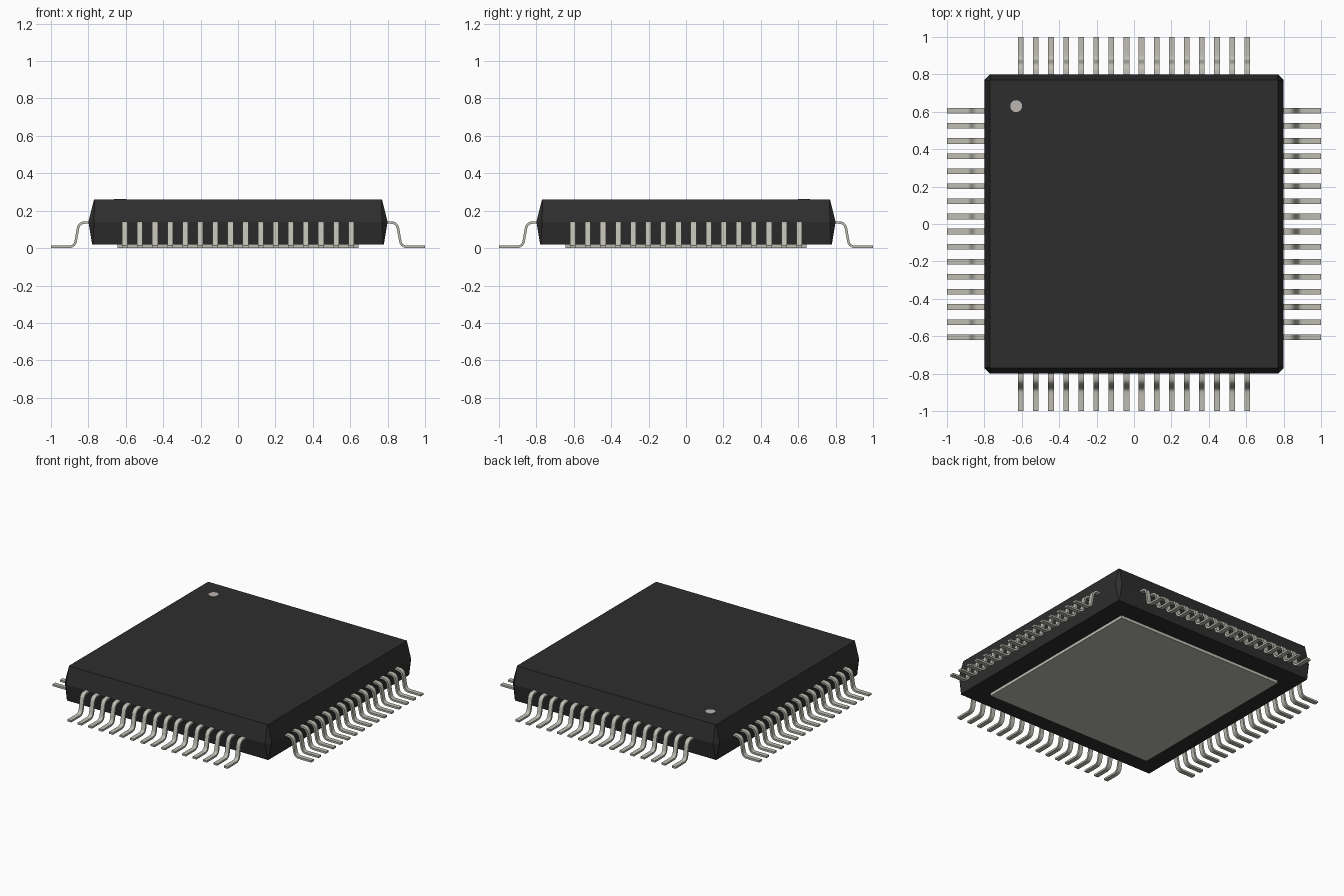
import bpy, bmesh, math
from mathutils import Vector

cube = bpy.data.objects.get("Cube")
if cube:
    bpy.data.objects.remove(cube)


def material(name, rgb):
    m = bpy.data.materials.new(name)
    m.use_nodes = True
    m.diffuse_color = (*rgb, 1)
    m.node_tree.nodes["Principled BSDF"].inputs["Base Color"].default_value = (*rgb, 1)
    return m


black = material("black plastic", (0.027, 0.027, 0.027))
tin = material("tinned metal", (0.52, 0.51, 0.45))
grey = material("marker grey", (0.51, 0.47, 0.45))


def finish(name, bm, mat):
    bmesh.ops.recalc_face_normals(bm, faces=bm.faces)
    mesh = bpy.data.meshes.new(name)
    bm.to_mesh(mesh)
    bm.free()
    mesh.materials.append(mat)
    obj = bpy.data.objects.new(name, mesh)
    bpy.context.collection.objects.link(obj)
    return obj


# Moulded body: stacked square outlines with cut corners
def outline(bm, half, cut, z):
    corners = []
    for sx, sy in ((1, 1), (-1, 1), (-1, -1), (1, -1)):
        pair = [(sx * half, sy * (half - cut), z), (sx * (half - cut), sy * half, z)]
        corners += pair if sx == sy else pair[::-1]
    return [bm.verts.new(c) for c in corners]


bm = bmesh.new()
rings = [outline(bm, *r) for r in ((0.78, 0.004, 0.02), (0.80, 0.03, 0.14), (0.77, 0.004, 0.26))]
for low, high in zip(rings, rings[1:]):
    for i in range(8):
        j = (i + 1) % 8
        bm.faces.new((low[i], low[j], high[j], high[i]))
bm.faces.new(rings[0])
bm.faces.new(rings[-1])
finish("body", bm, black)

# Thermal pad under the body
bm = bmesh.new()
bmesh.ops.create_cube(bm, size=1)
bmesh.ops.scale(bm, vec=(1.29, 1.29, 0.025), verts=bm.verts)
bmesh.ops.translate(bm, vec=(0, 0, 0.0125), verts=bm.verts)
finish("thermal_pad", bm, tin)

# First-pin marker dot on the top
bm = bmesh.new()
bmesh.ops.create_cone(bm, cap_ends=True, segments=16, radius1=0.032, radius2=0.032, depth=0.004)
bmesh.ops.translate(bm, vec=(-0.63, 0.63, 0.261), verts=bm.verts)
finish("pin_marker", bm, grey)


# Gull-wing lead: centre line with rounded bends
def rounded(points, radius, steps=5):
    pts = [Vector(p) for p in points]
    path = [pts[0]]
    for a, b, c in zip(pts, pts[1:], pts[2:]):
        start = b + (a - b).normalized() * radius
        end = b + (c - b).normalized() * radius
        for k in range(steps + 1):
            t = k / steps
            path.append(start.lerp(b, t).lerp(b.lerp(end, t), t))
    return path + [pts[-1]]


THICK, WIDTH, PITCH, COUNT = 0.013, 0.03, 0.0807, 16
path = rounded([(0.77, 0.137), (0.85, 0.137), (0.873, 0.0065), (1.0, 0.0065)], 0.033)
sections = []
for i, p in enumerate(path):
    tangent = (path[min(i + 1, len(path) - 1)] - path[max(i - 1, 0)]).normalized()
    normal = Vector((-tangent.y, tangent.x)) * THICK / 2
    if i in (0, len(path) - 1):
        normal = Vector((0, THICK / 2))
    sections.append((p + normal, p - normal))

bm = bmesh.new()
for n in range(COUNT):
    y = (n - (COUNT - 1) / 2) * PITCH
    loops = []
    for up, down in sections:
        corners = ((up, -1), (up, 1), (down, 1), (down, -1))
        loops.append([bm.verts.new((q.x, y + s * WIDTH / 2, q.y)) for q, s in corners])
    for a, b in zip(loops, loops[1:]):
        for i in range(4):
            j = (i + 1) % 4
            bm.faces.new((a[i], a[j], b[j], b[i]))
    bm.faces.new(loops[0])
    bm.faces.new(loops[-1])
row = finish("left_leads", bm, tin)
bpy.context.view_layer.objects.active = row
row.select_set(True)
bpy.ops.object.shade_smooth_by_angle(angle=math.radians(40))

# Repeat the row of leads on the other three sides
for k, name in enumerate(("back_leads", "right_leads", "front_leads"), 1):
    copy = row.copy()
    copy.name = name
    copy.rotation_euler.z = k * math.pi / 2
    bpy.context.collection.objects.link(copy)
